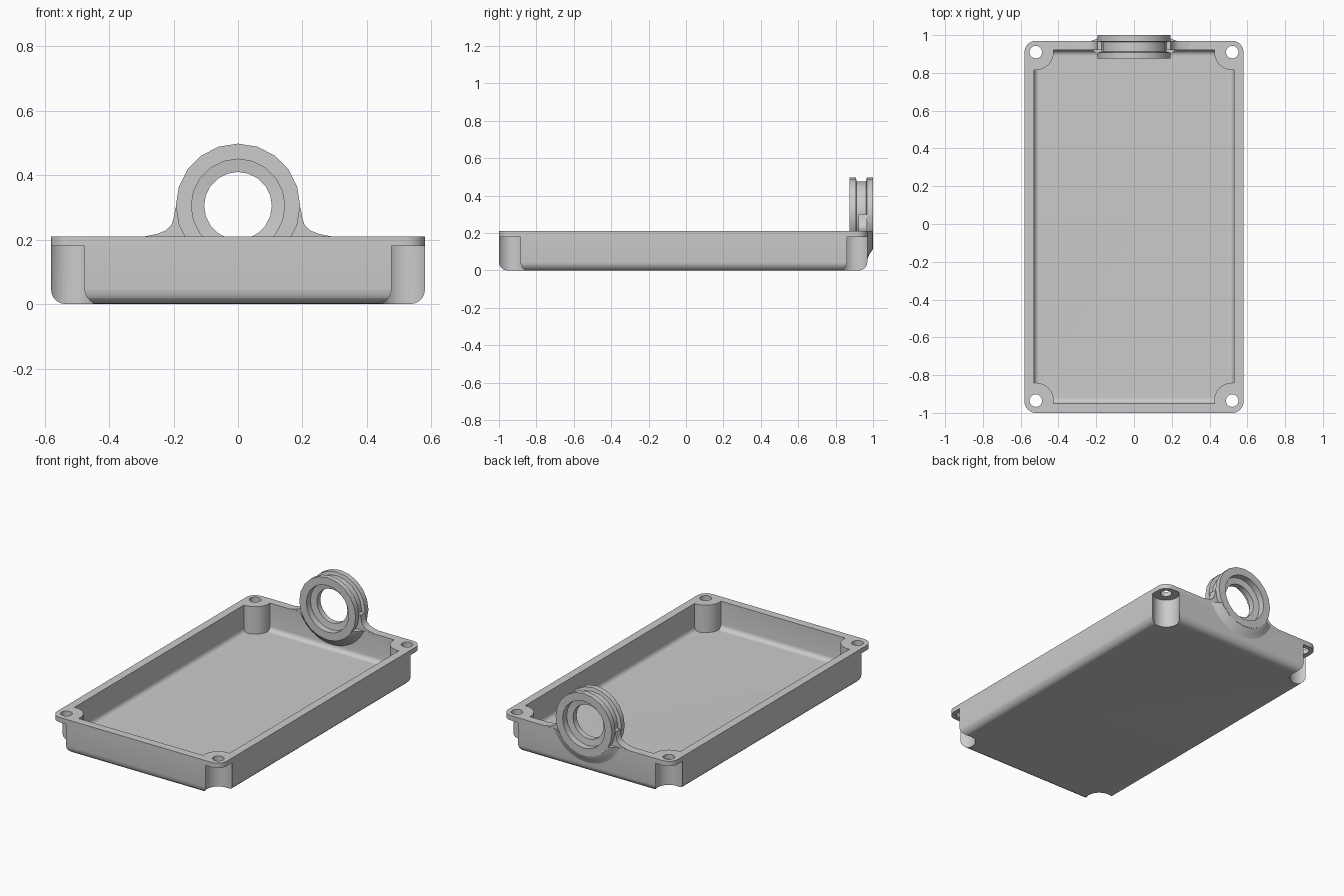
import bpy, bmesh, math
from mathutils import Matrix, Vector

cube = bpy.data.objects.get("Cube")
if cube:
    bpy.data.objects.remove(cube, do_unlink=True)

GREY = (0.6, 0.6, 0.6, 1)
grey = bpy.data.materials.new("plain grey")
grey.use_nodes = True
grey.diffuse_color = GREY
grey.node_tree.nodes["Principled BSDF"].inputs["Base Color"].default_value = GREY

RING_Z = 0.305
SCREWS = [(x, y) for x in (-0.52, 0.52) for y in (-0.935, 0.91)]


def make(name, bm):
    bmesh.ops.recalc_face_normals(bm, faces=bm.faces)
    mesh = bpy.data.meshes.new(name)
    bm.to_mesh(mesh)
    bm.free()
    mesh.materials.append(grey)
    obj = bpy.data.objects.new(name, mesh)
    bpy.context.collection.objects.link(obj)
    return obj


def box(name, lo, hi, corner=0, bottom=0):
    """Box with rounded upright edges and a rounded bottom edge."""
    bm = bmesh.new()
    lo, hi = Vector(lo), Vector(hi)
    bmesh.ops.create_cube(bm, size=1, matrix=Matrix.Translation((lo + hi) / 2)
                          @ Matrix.Diagonal((*(hi - lo), 1)))
    if corner:
        upright = [e for e in bm.edges
                   if abs(e.verts[0].co.z - e.verts[1].co.z) > 0.01]
        bmesh.ops.bevel(bm, geom=upright, offset=corner, segments=6,
                        profile=0.5, affect='EDGES')
        low = [e for e in bm.edges if all(v.co.z < lo.z + 0.001 for v in e.verts)]
        bmesh.ops.bevel(bm, geom=low, offset=bottom, segments=5,
                        profile=0.5, affect='EDGES')
    return make(name, bm)


def cylinder(name, x, y, radius, z0, z1):
    bm = bmesh.new()
    bmesh.ops.create_cone(bm, cap_ends=True, segments=32, radius1=radius,
                          radius2=radius, depth=z1 - z0,
                          matrix=Matrix.Translation((x, y, (z0 + z1) / 2)))
    return make(name, bm)


def lathe(name, profile, sides=20):
    """Turn a closed (radius, y) profile about the eyelet axis."""
    bm = bmesh.new()
    rings = []
    for i in range(sides):
        a = math.tau * i / sides
        rings.append([bm.verts.new((r * math.sin(a), y, RING_Z + r * math.cos(a)))
                      for r, y in profile])
    n = len(profile)
    for i in range(sides):
        p, q = rings[i], rings[(i + 1) % sides]
        for j in range(n):
            k = (j + 1) % n
            bm.faces.new((p[j], p[k], q[k], q[j]))
    return make(name, bm)


def boolean(target, cutter, operation='DIFFERENCE'):
    mod = target.modifiers.new("cut", 'BOOLEAN')
    mod.operation, mod.solver, mod.object = operation, 'EXACT', cutter
    bpy.context.view_layer.objects.active = target
    bpy.ops.object.modifier_apply(modifier=mod.name)
    bpy.data.objects.remove(cutter, do_unlink=True)


def bore(radius):
    bm = bmesh.new()
    bmesh.ops.create_cone(bm, cap_ends=True, segments=20, radius1=radius,
                          radius2=radius, depth=0.6,
                          matrix=Matrix.Translation((0, 0.95, RING_Z))
                          @ Matrix.Rotation(math.pi / 2, 4, 'X'))
    return make("bore_cutter", bm)


# Tray: rounded shell whose cavity leaves a post at each corner
tray = box("tray", (-0.58, -1, 0), (0.58, 0.97, 0.21), 0.06, 0.045)
cavity = box("cavity", (-0.53, -0.95, 0.04), (0.53, 0.92, 0.4), 0.03, 0.028)
for x, y in SCREWS:
    boolean(cavity, cylinder("post", x, y, 0.095, -0.1, 0.5))
boolean(tray, cavity)

# Screw pockets open at the corners, with holes through the lugs above
for x, y in SCREWS:
    boolean(tray, cylinder("pocket", x, y, 0.078, -0.1, 0.18))
    boolean(tray, cylinder("hole", x, y, 0.033, 0.1, 0.4))
boolean(tray, bore(0.16))

# Eyelet ring: grooved outside, stepped bore inside
ring = lathe("eyelet_ring", [
    (0.145, 0.875), (0.193, 0.875), (0.193, 0.908), (0.172, 0.912),
    (0.172, 0.963), (0.193, 0.967), (0.193, 1.0), (0.145, 1.0),
    (0.145, 0.96), (0.105, 0.955), (0.105, 0.92), (0.145, 0.915)])

# Flared collar that blends the ring into the back wall
collar = lathe("ring_collar", [
    (0.16, 0.877), (0.192, 0.877), (0.215, 0.895), (0.24, 0.922),
    (0.25, 0.968), (0.22, 0.98), (0.192, 0.998), (0.16, 0.998)], 40)
boolean(collar, box("clip", (-1, 0.5, 0), (1, 1.5, 0.209)), 'INTERSECT')

# Curved gussets rising from the wall to the ring
half = [(0.29, 0.21), (0.25, 0.218), (0.225, 0.228), (0.207, 0.245),
        (0.2, 0.265), (0.194, 0.3), (0.1, 0.3), (0.1, 0.19), (0.29, 0.19)]
gussets = []
for name, side in (("left_gusset", 1), ("right_gusset", -1)):
    bm = bmesh.new()
    face = bm.faces.new([bm.verts.new((side * x, 0.921, z)) for x, z in half])
    out = bmesh.ops.extrude_face_region(bm, geom=[face])
    bmesh.ops.translate(bm, vec=(0, 0.048, 0),
                        verts=[v for v in out["geom"]
                               if isinstance(v, bmesh.types.BMVert)])
    gusset = make(name, bm)
    boolean(gusset, bore(0.16))
    gussets.append(gusset)

# Smooth shading with sharp edges kept
bpy.ops.object.select_all(action='DESELECT')
for obj in [tray, ring, collar] + gussets:
    obj.select_set(True)
bpy.context.view_layer.objects.active = tray
bpy.ops.object.shade_smooth_by_angle(angle=math.radians(35))
